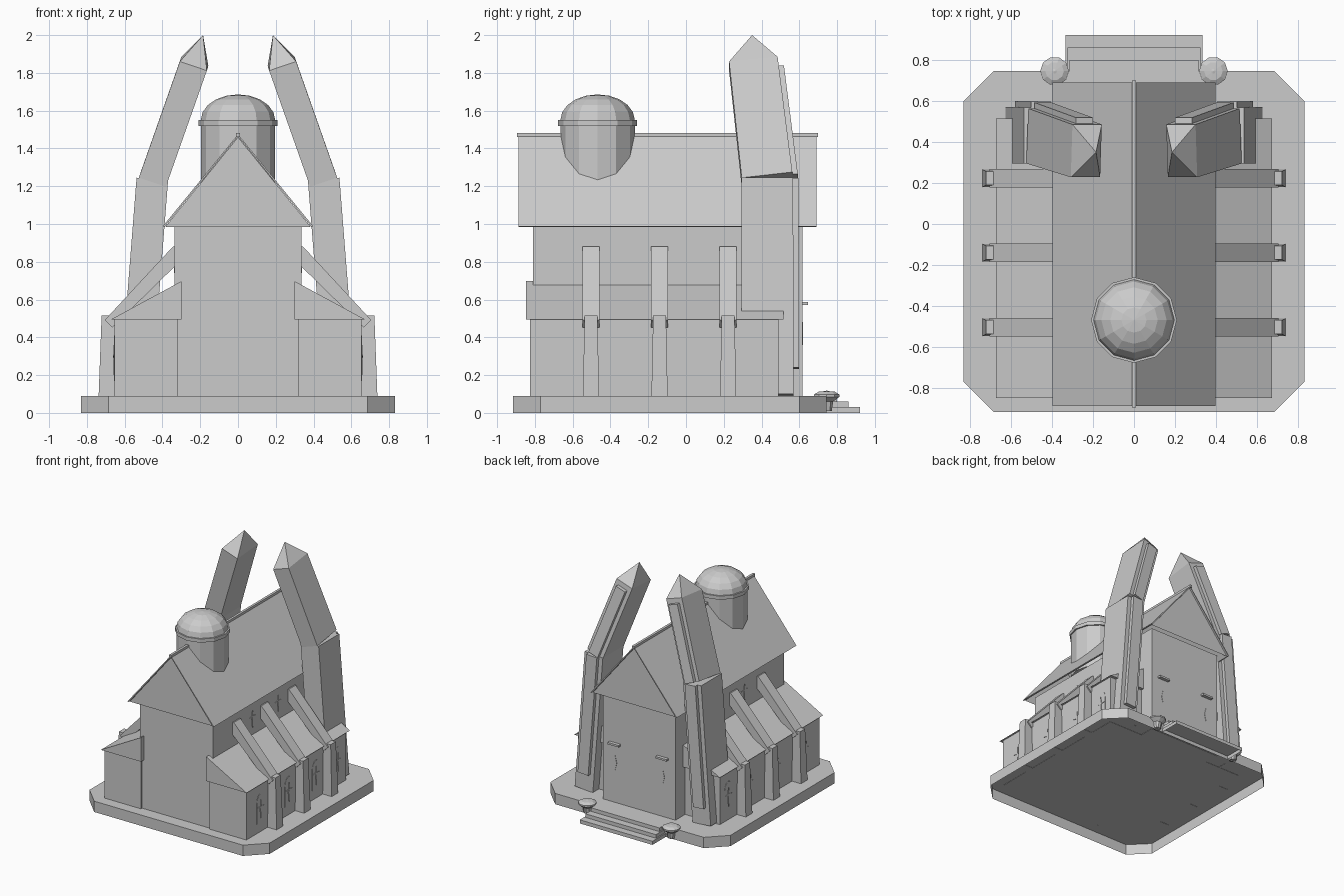
import bpy, bmesh, math
from mathutils import Vector

cube = bpy.data.objects.get("Cube")
if cube:
    bpy.data.objects.remove(cube, do_unlink=True)

stone = bpy.data.materials.new("grey stone")
stone.use_nodes = True
GREY = (0.6, 0.6, 0.6, 1)
stone.diffuse_color = GREY
stone.node_tree.nodes["Principled BSDF"].inputs["Base Color"].default_value = GREY


def finish(name, bm):
    bmesh.ops.recalc_face_normals(bm, faces=bm.faces)
    mesh = bpy.data.meshes.new(name)
    bm.to_mesh(mesh)
    bm.free()
    mesh.materials.append(stone)
    ob = bpy.data.objects.new(name, mesh)
    bpy.context.scene.collection.objects.link(ob)
    return ob


def loft(name, lower, upper):
    """Solid between two matching outlines."""
    bm = bmesh.new()
    a = [bm.verts.new(p) for p in lower]
    b = [bm.verts.new(p) for p in upper]
    bm.faces.new(a)
    bm.faces.new(b)
    for i in range(len(a)):
        j = (i + 1) % len(a)
        bm.faces.new((a[i], a[j], b[j], b[i]))
    return finish(name, bm)


def rect(x0, x1, y0, y1, z):
    return [(x0, y0, z), (x1, y0, z), (x1, y1, z), (x0, y1, z)]


def box(name, x0, x1, y0, y1, z0, z1):
    return loft(name, rect(x0, x1, y0, y1, z0), rect(x0, x1, y0, y1, z1))


def along_y(name, xz, y0, y1):
    return loft(name, [(x, y0, z) for x, z in xz], [(x, y1, z) for x, z in xz])


def along_x(name, yz, x0, x1):
    return loft(name, [(x0, y, z) for y, z in yz], [(x1, y, z) for y, z in yz])


def lathe(name, profile, x, y, sides):
    bm = bmesh.new()
    verts = [bm.verts.new((x + r, y, z)) for r, z in profile]
    edges = [bm.edges.new(e) for e in zip(verts, verts[1:])]
    bmesh.ops.spin(bm, geom=verts + edges, cent=(x, y, 0), axis=(0, 0, 1),
                   angle=2 * math.pi, steps=sides)
    bmesh.ops.remove_doubles(bm, verts=bm.verts, dist=0.0005)
    return finish(name, bm)


def mirrored(ob):
    mod = ob.modifiers.new("Mirror", "MIRROR")
    mod.use_axis[0] = True
    return ob


def open_below(ob):
    """Remove the underside, leaving a shell."""
    bm = bmesh.new()
    bm.from_mesh(ob.data)
    bm.normal_update()
    under = [f for f in bm.faces if f.normal.z < -0.9]
    bmesh.ops.delete(bm, geom=under, context="FACES")
    bm.to_mesh(ob.data)
    bm.free()


# Ground slab with cut corners, hollow underneath
X, Y0, Y1, C = 0.83, -0.915, 0.745, 0.145
FLOOR = 0.088
slab = [(-X + C, Y0), (X - C, Y0), (X, Y0 + C), (X, Y1 - C),
        (X - C, Y1), (C - X, Y1), (-X, Y1 - C), (-X, Y0 + C)]
open_below(loft("ground_slab", [(x, y, 0) for x, y in slab], [(x, y, 0.09) for x, y in slab]))

# Entrance steps
for i, (x, y) in enumerate([(0.335, 0.92), (0.325, 0.86), (0.315, 0.80)]):
    open_below(box("entrance_step", -x, x, 0.744, y, 0.03 * i, 0.03 * (i + 1)))

# Stone urns beside the steps
urn = [(0, 0.01), (0.028, 0.01), (0.036, 0.06), (0.07, 0.085),
       (0.07, 0.098), (0.045, 0.112), (0.012, 0.115), (0, 0.118)]
mirrored(lathe("step_urn", urn, 0.387, 0.745, 10))

# Nave walls, gable shell and roof
box("nave_walls", -0.335, 0.335, -0.81, 0.617, FLOOR, 1.0)
open_below(along_y("roof_gable", [(-0.385, 0.985), (0.385, 0.985), (0, 1.46)], -0.875, 0.678))
mirrored(along_y("roof_slope", [(0, 1.464), (0.388, 0.985), (0.398, 0.988), (0, 1.475)],
                 -0.887, 0.69))
box("ridge_beam", -0.01, 0.01, -0.895, 0.7, 1.46, 1.482)

# Round turret with ring and faceted dome
TY, R = -0.468, 0.197
lathe("turret_drum", [(0, 1.15), (R, 1.15), (R, 1.55), (0, 1.55)], 0, TY, 12)
lathe("turret_ring", [(0, 1.52), (0.209, 1.52), (0.209, 1.55), (0, 1.55)], 0, TY, 12)
dome = [(R * math.cos(t * math.pi / 10), 1.55 + 0.136 * math.sin(t * math.pi / 10))
        for t in range(6)]
lathe("turret_dome", [(0, 1.55)] + dome, 0, TY, 12)

# Side aisles with lean-to roofs
mirrored(box("aisle_walls", 0.317, 0.655, -0.825, 0.49, FLOOR, 0.5))
mirrored(along_y("aisle_roof", [(0.3, 0.495), (0.672, 0.495), (0.3, 0.697)], -0.847, 0.515))

# Piers and sloping buttress arms
for y in (-0.503, -0.14, 0.223):
    mirrored(loft("buttress_pier",
                  rect(0.62, 0.738, y - 0.043, y + 0.043, FLOOR),
                  rect(0.62, 0.722, y - 0.034, y + 0.034, 0.515)))
    mirrored(along_y("buttress_arm", [(0.32, 0.88), (0.345, 0.88), (0.705, 0.492),
                                      (0.665, 0.452), (0.32, 0.79)], y - 0.045, y + 0.045))


def diamond(u, v, w, h):
    return [(u - w, v), (u, v - h), (u + w, v), (u, v + h)]


def cross(name, x, y, z, w, h):
    """Two slim pointed bars crossed on a side wall."""
    mirrored(along_x(name + "_upright", diamond(y, z, 0.008, h), x - 0.01, x + 0.005))
    mirrored(along_x(name + "_bar", diamond(y, z + 0.02, w, 0.008), x - 0.01, x + 0.004))


# Arched aisle windows with crossed bars
for y in (-0.64, -0.27, 0.09, 0.38):
    arch = [(y - 0.05, 0.17), (y + 0.05, 0.17)]
    arch += [(y + 0.05 * math.cos(t * math.pi / 6), 0.34 + 0.07 * math.sin(t * math.pi / 6))
             for t in range(7)]
    mirrored(along_x("aisle_window", arch, 0.65, 0.657))
    cross("window", 0.657, y, 0.28, 0.042, 0.078)

# Crosses high on the nave wall
for y in (-0.29, 0.05):
    cross("nave_cross", 0.335, y, 0.81, 0.042, 0.07)

# Ledges and pointed slits on the entrance wall
mirrored(box("wall_ledge", 0.17, 0.27, 0.61, 0.645, 0.572, 0.588))
mirrored(along_y("wall_slit", diamond(0.22, 0.42, 0.015, 0.06), 0.61, 0.62))

# Bent corner towers: two tilted shafts, each from a low to a high outline
foot = [(0.46, 0.295, 0.088), (0.627, 0.295, 0.1), (0.627, 0.57, 0.1), (0.46, 0.57, 0.088)]
elbow = [(0.37, 0.295, 1.233), (0.537, 0.295, 1.245),
         (0.537, 0.567, 1.245), (0.37, 0.567, 1.233)]
joint = [(0.382, 0.295, 1.197), (0.525, 0.295, 1.245),
         (0.515, 0.563, 1.275), (0.372, 0.563, 1.227)]
head = [(0.165, 0.228, 1.812), (0.308, 0.228, 1.86),
        (0.3, 0.485, 1.885), (0.157, 0.485, 1.837)]
mirrored(loft("tower_lower", foot, elbow))
mirrored(loft("tower_upper", joint, head))


def back_strip(name, low, high, t0, t1):
    """Raised strip down the middle of a tower's back face."""
    def ring(t):
        inner = Vector(low[3]).lerp(Vector(high[3]), t)
        outer = Vector(low[2]).lerp(Vector(high[2]), t)
        a, b = inner.lerp(outer, 0.21), inner.lerp(outer, 0.79)
        out = Vector((0, 0.029, 0))
        return [a - out, b - out, b + out, a + out]
    return mirrored(loft(name, ring(t0), ring(t1)))


back_strip("tower_strip_lower", foot, elbow, 0.125, 1.0)
back_strip("tower_strip_upper", joint, head, 0.0, 0.94)

# Pointed tower caps
bm = bmesh.new()
ring = [bm.verts.new(p) for p in head]
tip = bm.verts.new((0.185, 0.35, 2.0))
bm.faces.new(ring)
for i in range(4):
    bm.faces.new((ring[i], ring[(i + 1) % 4], tip))
mirrored(finish("tower_cap", bm))
